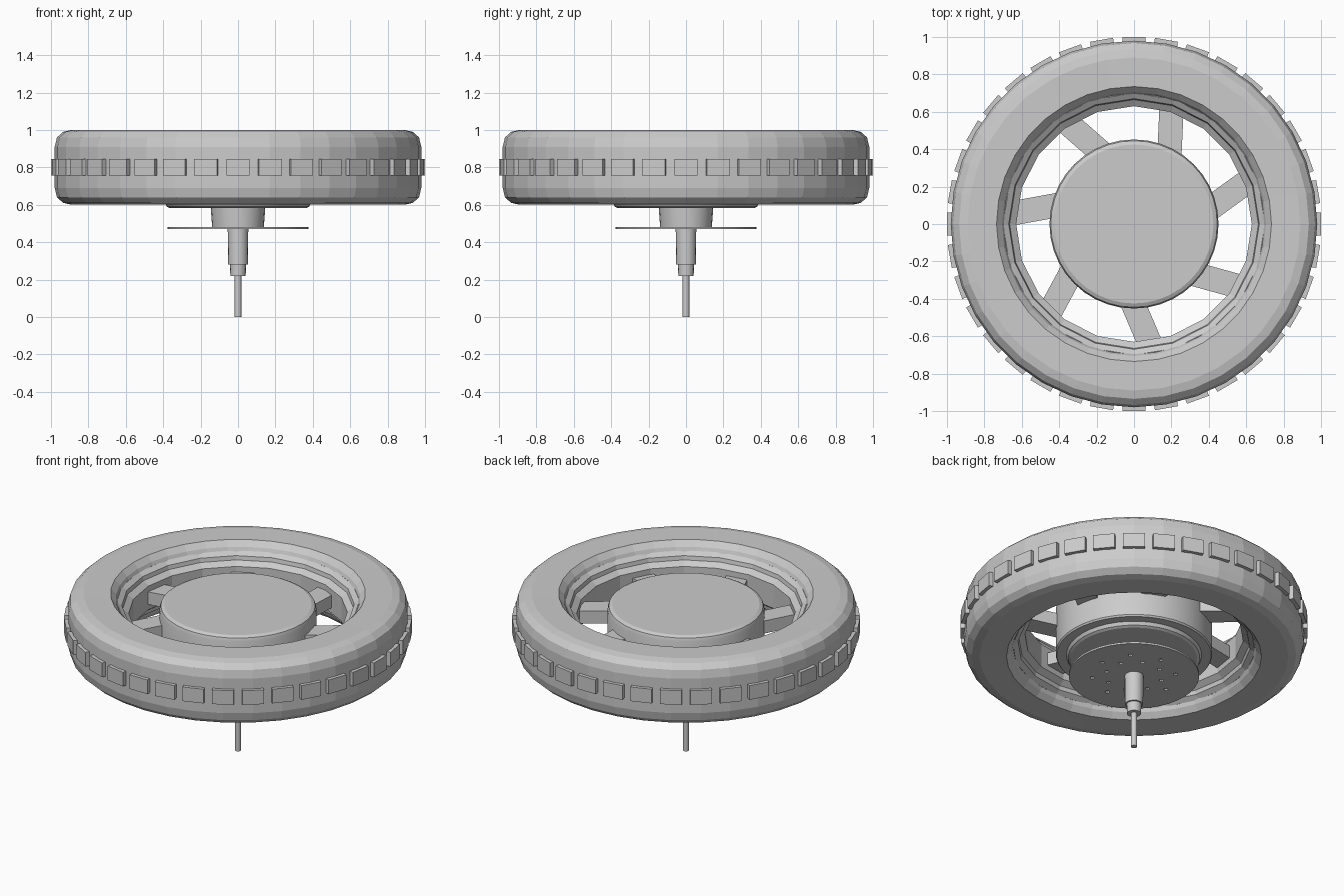
import bpy, bmesh
from math import cos, sin, pi, radians
from mathutils import Matrix

if "Cube" in bpy.data.objects:
    bpy.data.objects.remove(bpy.data.objects["Cube"])


def make_object(name, bm, smooth=False):
    bmesh.ops.recalc_face_normals(bm, faces=bm.faces[:])
    mesh = bpy.data.meshes.new(name)
    bm.to_mesh(mesh)
    bm.free()
    obj = bpy.data.objects.new(name, mesh)
    bpy.context.collection.objects.link(obj)
    if smooth:
        bpy.context.view_layer.objects.active = obj
        bpy.ops.object.select_all(action='DESELECT')
        obj.select_set(True)
        bpy.ops.object.shade_smooth_by_angle(angle=radians(25))
    return obj


def lathe(name, profile, sides, closed=False, smooth=False):
    """Spin (radius, z) points; open profiles get flat end caps."""
    bm = bmesh.new()
    rings = [[bm.verts.new((r * cos(2 * pi * i / sides), r * sin(2 * pi * i / sides), z))
              for i in range(sides)] for r, z in profile]
    pairs = list(zip(rings, rings[1:]))
    if closed:
        pairs.append((rings[-1], rings[0]))
    else:
        bm.faces.new(rings[0])
        bm.faces.new(rings[-1])
    for a, b in pairs:
        for i in range(sides):
            j = (i + 1) % sides
            bm.faces.new((a[i], a[j], b[j], b[i]))
    return make_object(name, bm, smooth)


def box_ring(name, count, size, radius, z, start=0, skew=0):
    """Boxes arranged around the axle, optionally turned from radial."""
    bm = bmesh.new()
    for i in range(count):
        m = (Matrix.Rotation(start + 2 * pi * i / count, 4, 'Z')
             @ Matrix.Translation((radius, 0, z))
             @ Matrix.Rotation(skew, 4, 'Z')
             @ Matrix.Diagonal((*size, 1)))
        bmesh.ops.create_cube(bm, size=1, matrix=m)
    return make_object(name, bm)


# Tyre with rounded shoulders
half = [(0.69, 0.13), (0.705, 0.165), (0.735, 0.198), (0.89, 0.2),
        (0.935, 0.19), (0.968, 0.16), (0.98, 0.11)]
tyre = [(r, 0.8 + h) for r, h in half] + [(r, 0.8 - h) for r, h in reversed(half)]
lathe("tyre", tyre, 36, closed=True)

# Tread blocks
box_ring("tread_blocks", 36, (0.04, 0.125, 0.09), 0.98, 0.8)

# Stepped rim inside the tyre
half = [(0.73, 0.13), (0.70, 0.145), (0.67, 0.125), (0.665, 0.10), (0.63, 0.075)]
rim = [(r, 0.8 + h) for r, h in half] + [(r, 0.8 - h) for r, h in reversed(half)]
lathe("rim", rim, 20, closed=True)

# Slanted spokes
box_ring("spokes", 7, (0.26, 0.13, 0.08), 0.53, 0.8, radians(17), radians(19))

# Motor hub drum with stepped underside
lathe("hub", [(0.365, 0.582), (0.38, 0.59), (0.39, 0.61), (0.445, 0.61), (0.452, 0.62),
              (0.452, 0.90), (0.445, 0.92), (0.425, 0.93)], 40, smooth=True)

# Collar between hub and brake disc
lathe("collar", [(0.138, 0.478), (0.147, 0.6)], 24, smooth=True)

# Brake disc with two rings of drilled holes
disc = lathe("brake_disc", [(0.376, 0.47), (0.376, 0.482)], 40, smooth=True)
bm = bmesh.new()
for radius, phase in ((0.24, 0.0), (0.165, pi / 8)):
    for i in range(8):
        a = phase + i * pi / 4
        bmesh.ops.create_cone(bm, cap_ends=True, segments=8, radius1=0.013, radius2=0.013, depth=0.1,
                              matrix=Matrix.Translation((radius * cos(a), radius * sin(a), 0.476)))
cutter = make_object("hole_cutter", bm)
cutter.hide_render = True
cutter.hide_set(True)
mod = disc.modifiers.new("holes", 'BOOLEAN')
mod.operation = 'DIFFERENCE'
mod.solver = 'EXACT'
mod.object = cutter

# Stepped axle
lathe("axle", [(0.018, 0.0), (0.018, 0.22), (0.041, 0.22), (0.043, 0.28),
               (0.053, 0.28), (0.055, 0.472)], 16, smooth=True)
